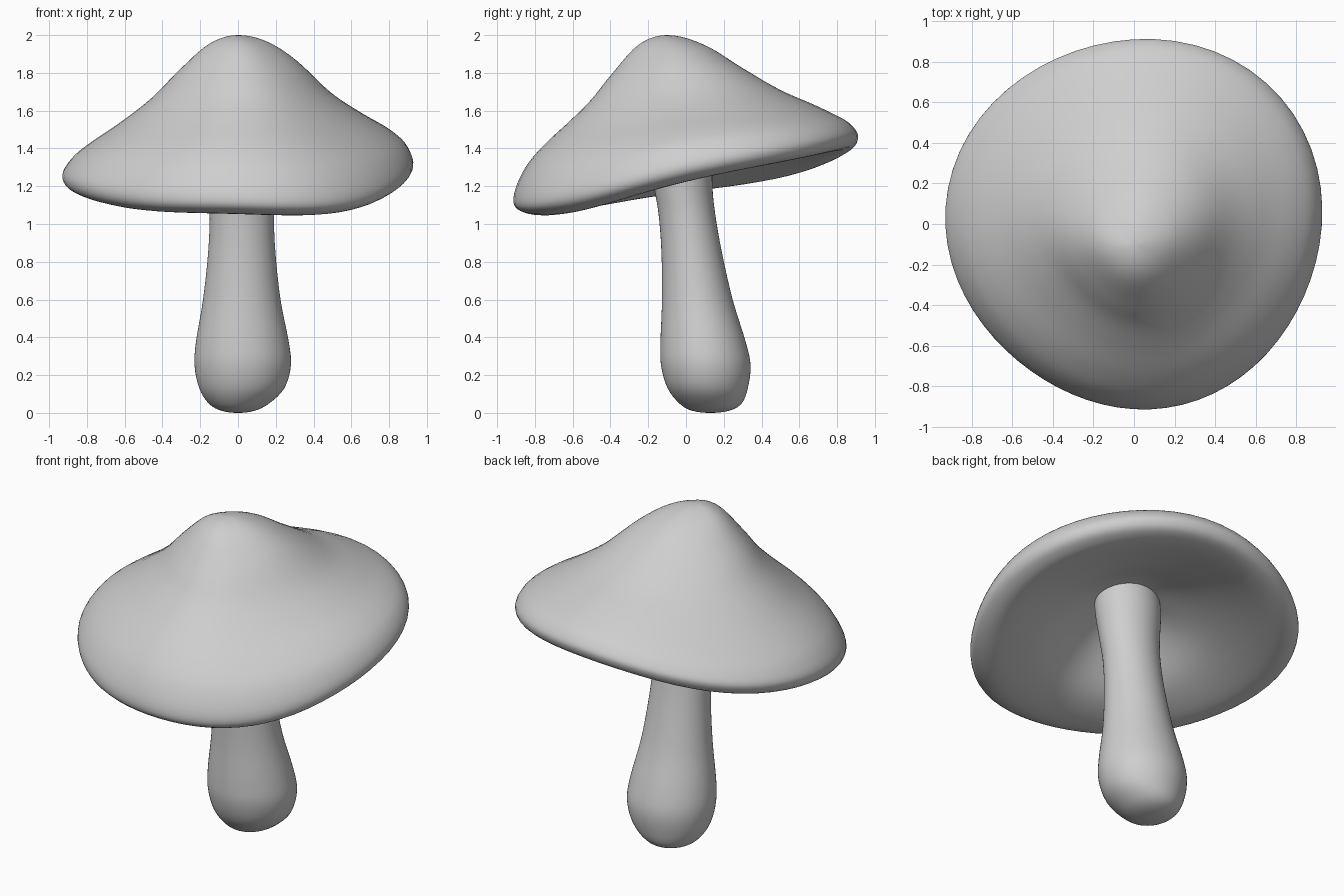
import bpy, bmesh
from math import cos, sin, pi, tau
from mathutils import Vector

cube = bpy.data.objects.get("Cube")
if cube:
    bpy.data.objects.remove(cube, do_unlink=True)

SEGMENTS = 64

grey = bpy.data.materials.new("soft_grey")
grey.use_nodes = True
grey.diffuse_color = (0.62, 0.62, 0.62, 1)
grey.node_tree.nodes["Principled BSDF"].inputs["Base Color"].default_value = grey.diffuse_color


def smooth_path(points, steps, lead):
    """Pass a smooth curve through the points; lead sets the starting direction."""
    pts = [Vector(p) for p in (lead, *points)]
    pts.append(pts[-1] * 2 - pts[-2])
    path = []
    for a, b, c, d in zip(pts, pts[1:], pts[2:], pts[3:]):
        for i in range(steps):
            t = i / steps
            path.append(b + (c - a) * (t / 2)
                        + (a * 2 - b * 5 + c * 4 - d) * (t * t / 2)
                        + (b * 3 - a - c * 3 + d) * (t ** 3 / 2))
    return path + [pts[-2]]


def loft(name, rings):
    """Skin a stack of rings, closing both ends."""
    bm = bmesh.new()
    loops = [[bm.verts.new(co) for co in ring] for ring in rings]
    for low, high in zip(loops, loops[1:]):
        for i in range(SEGMENTS):
            j = (i + 1) % SEGMENTS
            bm.faces.new((low[i], low[j], high[j], high[i]))
    bm.faces.new(loops[0])
    bm.faces.new(loops[-1])
    bmesh.ops.remove_doubles(bm, verts=bm.verts, dist=0.0005)
    bmesh.ops.recalc_face_normals(bm, faces=bm.faces)
    mesh = bpy.data.meshes.new(name)
    bm.to_mesh(mesh)
    bm.free()
    mesh.materials.append(grey)
    mesh.shade_smooth()
    obj = bpy.data.objects.new(name, mesh)
    bpy.context.collection.objects.link(obj)


angles = [tau * i / SEGMENTS for i in range(SEGMENTS)]

# Cap: outward profiles (radius, height) from the peak, over the rim, to the hollow
left = [(0, 2), (.15, 1.965), (.3, 1.86), (.47, 1.685), (.62, 1.57), (.78, 1.47), (.87, 1.39),
        (.915, 1.29), (.88, 1.225), (.76, 1.2), (.5, 1.27), (.28, 1.4), (.1, 1.47)]
back = [(0, 2), (.2, 1.945), (.4, 1.82), (.6, 1.705), (.78, 1.625), (.93, 1.55), (.99, 1.5),
        (1.01, 1.45), (.97, 1.395), (.84, 1.38), (.55, 1.43), (.3, 1.48), (.1, 1.48)]
right = [(0, 2), (.15, 1.955), (.3, 1.82), (.44, 1.67), (.6, 1.54), (.78, 1.415), (.87, 1.335),
         (.92, 1.245), (.88, 1.175), (.76, 1.16), (.5, 1.24), (.28, 1.37), (.1, 1.47)]
front = [(0, 2), (.15, 1.95), (.3, 1.785), (.4, 1.66), (.51, 1.55), (.65, 1.42), (.75, 1.3),
         (.81, 1.16), (.79, 1.08), (.66, 1.055), (.45, 1.13), (.25, 1.31), (.1, 1.45)]
sides = [smooth_path(p, 5, (-p[1][0], p[1][1])) for p in (left, back, right, front)]


def cap_point(row, angle):
    """Blend the four profiles around the cap, with an uneven outline and a wavy rim."""
    r = z = 0
    for k, point in enumerate(row):
        turn = angle - k * pi / 2
        weight = (1 + 2 * cos(turn) + cos(2 * turn)) / 4
        r += weight * point.x
        z += weight * point.y
    z += r * (0.03 * sin(2 * angle) - 0.01 * (1 - cos(4 * angle)))
    r *= 1 + 0.015 * (cos(angle) - cos(3 * angle)) + 0.014 * (sin(angle) + sin(3 * angle))
    return r * cos(angle), r * sin(angle) - 0.1, z


loft("mushroom_cap", [[cap_point(row, a) for a in angles] for row in zip(*sides)])

# Stem: centre x, centre y, x radius, y radius, height
stem = [(0, .13, 0, 0, 0), (0, .13, .09, .1, .012), (.005, .13, .16, .165, .05),
        (.02, .115, .225, .212, .13), (.025, .105, .255, .237, .25), (.023, .09, .245, .225, .38),
        (.02, .06, .205, .187, .6), (.02, .03, .178, .16, .85), (.02, .005, .17, .15, 1.05),
        (.02, -.015, .178, .155, 1.2), (.02, -.03, .195, .17, 1.4), (.02, -.04, .18, .16, 1.55)]
loft("mushroom_stem", [[(x + rx * cos(a), y + ry * sin(a), z) for a in angles]
                       for x, y, rx, ry, z in smooth_path(stem, 4, (0, .13, -.09, -.1, .012))])
